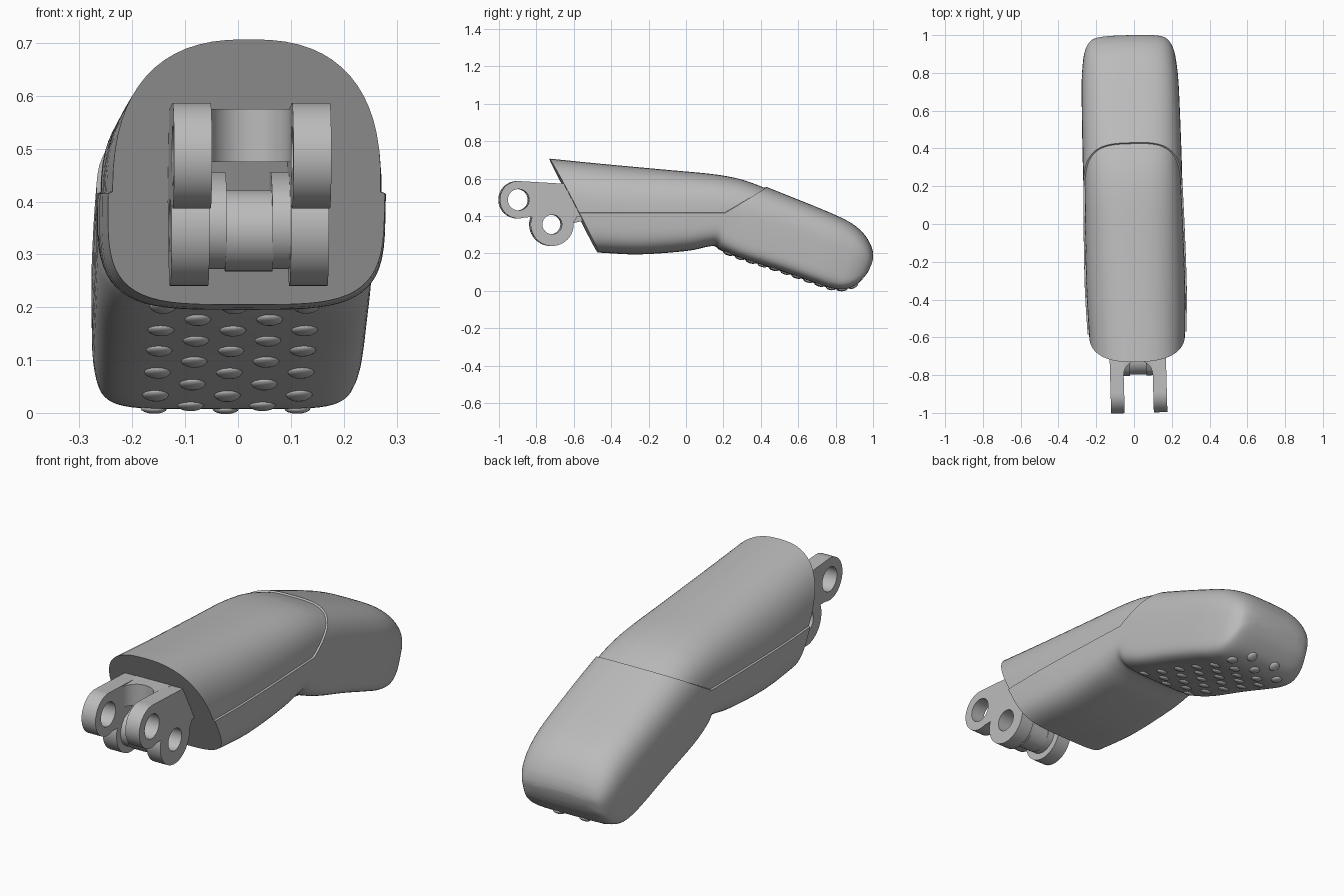
import bpy, bmesh, math
from mathutils import Matrix, Vector
from mathutils.bvhtree import BVHTree

if "Cube" in bpy.data.objects:
    bpy.data.objects.remove(bpy.data.objects["Cube"])

# One plain grey for every part
grey = bpy.data.materials.new("plain_grey")
grey.use_nodes = True
COLOUR = (0.5, 0.5, 0.5, 1)
grey.diffuse_color = COLOUR
grey.node_tree.nodes["Principled BSDF"].inputs["Base Color"].default_value = COLOUR

TURN = Matrix.Rotation(0.028, 4, "Z")      # the whole finger is turned slightly
SIDEWAYS = Matrix(((0, 0, 1, 0), (1, 0, 0, 0), (0, 1, 0, 0), (0, 0, 0, 1)))


def finish(obj, angle=35):
    obj.data.materials.clear()
    obj.data.materials.append(grey)
    obj.matrix_world = TURN @ obj.matrix_world
    bpy.ops.object.select_all(action="DESELECT")
    obj.select_set(True)
    bpy.context.view_layer.objects.active = obj
    bpy.ops.object.shade_smooth_by_angle(angle=math.radians(angle))
    return obj


def from_bmesh(name, bm, angle=35):
    mesh = bpy.data.meshes.new(name)
    bm.to_mesh(mesh)
    bm.free()
    obj = bpy.data.objects.new(name, mesh)
    bpy.context.collection.objects.link(obj)
    return finish(obj, angle)


def arc(cy, cz, r, start, end, steps=28):
    angles = [math.radians(start + (end - start) * i / steps) for i in range(steps + 1)]
    return [(cy + r * math.cos(a), cz + r * math.sin(a)) for a in angles]


def circle(cy, cz, r):
    return arc(cy, cz, r, 0, 360, 40)[:-1]


def plate(name, outlines, half_depth, matrix, bevel=0.0):
    """Extruded flat shape; later outlines become holes."""
    curve = bpy.data.curves.new(name, "CURVE")
    curve.dimensions, curve.fill_mode = "2D", "BOTH"
    curve.extrude, curve.bevel_depth = half_depth - bevel, bevel
    curve.offset = -bevel
    for pts in outlines:
        spline = curve.splines.new("POLY")
        spline.points.add(len(pts) - 1)
        for p, (u, v) in zip(spline.points, pts):
            p.co = (u, v, 0, 1)
        spline.use_cyclic_u = True
    obj = bpy.data.objects.new(name, curve)
    bpy.context.collection.objects.link(obj)
    obj.matrix_world = matrix
    bpy.ops.object.select_all(action="DESELECT")
    obj.select_set(True)
    bpy.context.view_layer.objects.active = obj
    bpy.ops.object.convert(target="MESH")
    return finish(bpy.context.object)


# Finger body: top y, top z, bottom y, bottom z, half width, top and bottom squareness
STATIONS = [
    (-.73, .715, -.47, .205, .262, 2.5, 4),
    (-.45, .687, -.25, .195, .27, 2.5, 4),
    (-.1, .655, 0, .213, .268, 2.6, 4),
    (.12, .635, .11, .235, .265, 2.7, 4),
    (.25, .615, .155, .238, .263, 2.8, 4),
    (.34, .59, .19, .215, .262, 3, 5),
    (.45, .548, .3, .172, .262, 3.2, 6),
    (.65, .468, .5, .108, .26, 3.4, 6),
    (.8, .405, .68, .045, .257, 3.5, 6),
    (.89, .358, .77, .015, .25, 3.5, 6),
    (.95, .305, .84, .008, .24, 3.5, 6),
    (.985, .25, .905, .03, .22, 3.5, 5),
    (.998, .21, .96, .085, .19, 3, 4),
    (1, .18, .985, .13, .13, 3, 3),
]
SPLIT, SIDES, STEPS = 0.42, 64, 4


def smooth_stations():
    pts = [Vector(s) for s in STATIONS]
    for i in range(len(pts) - 1):
        p0, p1, p2, p3 = (pts[max(0, min(len(pts) - 1, i + k))] for k in (-1, 0, 1, 2))
        for j in range(STEPS):
            t = j / STEPS
            yield p1 + 0.5 * t * (p2 - p0 + t * (2 * p0 - 5 * p1 + 4 * p2 - p3
                                                 + t * (3 * p1 - p0 - 3 * p2 + p3)))
    yield pts[-1]


def section(ty, tz, by, bz, half, n_top, n_bottom):
    top, bottom = Vector((0, ty, tz)), Vector((0, by, bz))
    for i in range(SIDES):
        a = math.tau * i / SIDES
        c, s = math.cos(a), math.sin(a)
        power = 2 / (n_top if s > 0 else n_bottom)
        rise = abs(s) ** power
        t = SPLIT + (1 - SPLIT) * rise if s > 0 else SPLIT * (1 - rise)
        p = bottom.lerp(top, t)
        p.x = math.copysign(half * abs(c) ** power, c)
        yield p


bm = bmesh.new()
rings = [[bm.verts.new(p) for p in section(*s)] for s in smooth_stations()]
for a, b in zip(rings, rings[1:]):
    for i in range(SIDES):
        j = (i + 1) % SIDES
        bm.faces.new((a[i], a[j], b[j], b[i]))
bm.faces.new(rings[-1])
bmesh.ops.recalc_face_normals(bm, faces=bm.faces)

# Upper shell: cut along the side seam and the knuckle, then set slightly inwards
SEAM = [(Vector((0, 0, .415)), Vector((0, 0, 1))),
        (Vector((0, .2, .415)), Vector((0, -.14, .23)).normalized())]
for co, no in SEAM:
    bmesh.ops.bisect_plane(bm, geom=bm.verts[:] + bm.edges[:] + bm.faces[:],
                           plane_co=co, plane_no=no, dist=0.002)
shell = [f for f in bm.faces
         if all((f.calc_center_median() - co).dot(no) > 0 for co, no in SEAM)]
bmesh.ops.inset_region(bm, faces=shell, thickness=0.003, depth=-0.008,
                       use_boundary=False, use_even_offset=False)

# Slanted front face
bmesh.ops.holes_fill(bm, edges=[e for e in bm.edges if e.is_boundary], sides=0)
bmesh.ops.recalc_face_normals(bm, faces=bm.faces)
surface = BVHTree.FromBMesh(bm)
from_bmesh("finger_body", bm)

# Grip bumps in staggered rows under the fingertip
bm = bmesh.new()
for row in range(12):
    y = 0.225 + 0.061 * row
    for x in ((-.136, 0, .136) if row % 2 == 0 else (-.068, .068)):
        hit, normal, _, _ = surface.ray_cast(Vector((x, y, -1)), Vector((0, 0, 1)))
        if hit is None:
            continue
        place = Matrix.Translation(hit) @ normal.to_track_quat("Z", "Y").to_matrix().to_4x4()
        bmesh.ops.create_uvsphere(bm, u_segments=16, v_segments=8, radius=0.025,
                                  matrix=place @ Matrix.Diagonal((1, 1, .4, 1)))
from_bmesh("grip_bumps", bm, 60)

# Hinge lugs with two eyes each, plus inner bosses, mirrored left and right
UPPER, LOWER = (-.9, .487), (-.72, .355)
lug = (arc(*UPPER, .1, 85, 290) + arc(*LOWER, .115, 160, 365)
       + [(-.585, .398), (-.45, .4), (-.45, .56), (-.66, .573)])
boss = arc(*LOWER, .083, 140, 360) + [(-.55, .375), (-.55, .455), (-.7, .455), (-.775, .42)]
for side, sign in (("left", 1), ("right", -1)):
    plate(side + "_hinge_lug", [lug, circle(*UPPER, .057), circle(*LOWER, .052)], .036,
          Matrix.Translation((sign * .113, 0, 0)) @ SIDEWAYS)
    plate(side + "_hinge_boss", [boss, circle(*LOWER, .052)], .019,
          Matrix.Translation((sign * .062, 0, 0)) @ SIDEWAYS)

# Hollow barrel between the bosses
plate("hinge_barrel", [circle(-.72, .345, .077), circle(*LOWER, .052)], .045, SIDEWAYS)

# Web joining the lugs, with a rounded hollow facing forward
web = ([(.09, -.5), (-.09, -.5), (-.09, -.8), (-.077, -.8)]
       + arc(0, -.8, .077, 180, 0, 20) + [(.09, -.8)])
plate("hinge_web", [web], .05, Matrix.Translation((0, 0, .525)))
